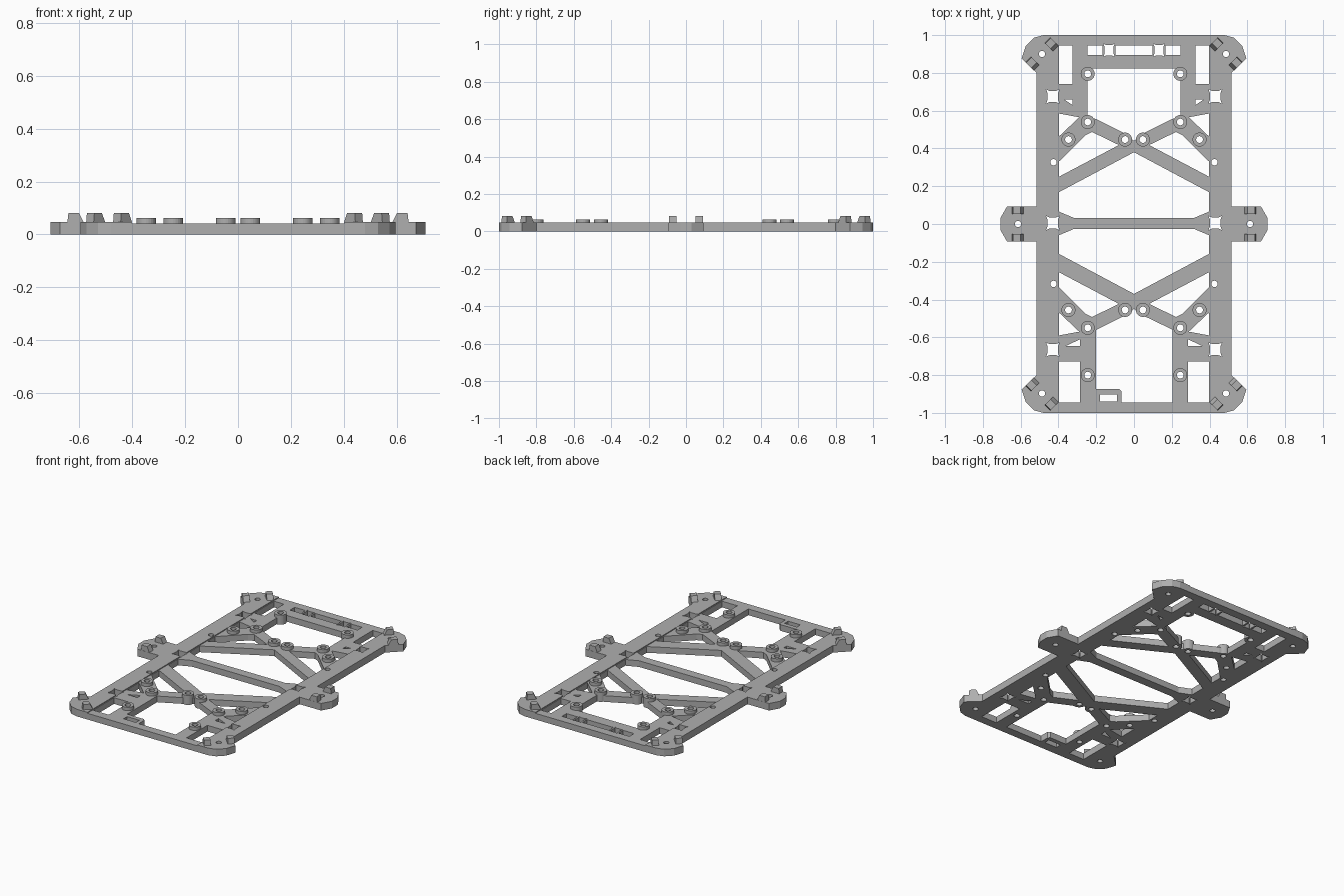
import bpy, bmesh, math
from mathutils import Vector

if "Cube" in bpy.data.objects:
    bpy.data.objects.remove(bpy.data.objects["Cube"])

H, WEB, BOSS, TAB = 0.047, 0.041, 0.063, 0.082   # rail, web, boss and tab heights

grey = bpy.data.materials.new("mid grey")
grey.diffuse_color = (0.43, 0.43, 0.43, 1)
grey.use_nodes = True
grey.node_tree.nodes["Principled BSDF"].inputs["Base Color"].default_value = grey.diffuse_color


def finish(name, bm):
    bmesh.ops.recalc_face_normals(bm, faces=bm.faces[:])
    me = bpy.data.meshes.new(name)
    bm.to_mesh(me)
    bm.free()
    me.materials.append(grey)
    ob = bpy.data.objects.new(name, me)
    bpy.context.collection.objects.link(ob)
    return ob


def sheet(name, loops, z0, z1):
    """Extrude an outline with holes, given as closed loops of 2D points."""
    bm = bmesh.new()
    edges = []
    for loop in loops:
        vs = [bm.verts.new((x, y, z0)) for x, y in loop]
        edges += [bm.edges.new((vs[i - 1], vs[i])) for i in range(len(vs))]
    bmesh.ops.triangle_fill(bm, edges=edges, use_beauty=True, normal=(0, 0, 1))
    ext = bmesh.ops.extrude_face_region(bm, geom=bm.faces[:])
    bmesh.ops.translate(bm, vec=(0, 0, z1 - z0),
                        verts=[g for g in ext["geom"] if isinstance(g, bmesh.types.BMVert)])
    return finish(name, bm)


def prisms(name, loops, z0, z1):
    """Several separate solid prisms in one mesh."""
    bm = bmesh.new()
    for loop in loops:
        lo = [bm.verts.new((x, y, z0)) for x, y in loop]
        hi = [bm.verts.new((x, y, z1)) for x, y in loop]
        bm.faces.new(lo[::-1])
        bm.faces.new(hi)
        for i in range(len(lo)):
            bm.faces.new((lo[i - 1], lo[i], hi[i], hi[i - 1]))
    return finish(name, bm)


def combine(target, tool, op):
    m = target.modifiers.new("bool", "BOOLEAN")
    m.operation, m.object, m.solver = op, tool, "EXACT"
    bpy.context.view_layer.objects.active = target
    bpy.ops.object.modifier_apply(modifier=m.name)
    bpy.data.objects.remove(tool)


def flip(p, sx=-1, sy=1, dy=0):
    return [(sx * x, sy * y + dy) for x, y in p]


def both(p):
    return [p, flip(p)]


def rect(x0, x1, y0, y1):
    return [(x0, y0), (x1, y0), (x1, y1), (x0, y1)]


def circle(x, y, r, n=24):
    return [(x + r * math.cos(2 * math.pi * i / n), y + r * math.sin(2 * math.pi * i / n))
            for i in range(n)]


def star(x, y, a, b):
    """Rectangular slot with relieved corners."""
    k, s = 0.78, 0.5
    return [(x - a, y - b), (x - a * s, y - b * k), (x + a * s, y - b * k), (x + a, y - b),
            (x + a * k, y - b * s), (x + a * k, y + b * s), (x + a, y + b),
            (x + a * s, y + b * k), (x - a * s, y + b * k), (x - a, y + b),
            (x - a * k, y + b * s), (x - a * k, y - b * s)]


# Outer outline with corner ears and side ears
quarter = [(0.708, 0.03), (0.672, 0.093), (0.515, 0.093), (0.515, 0.80), (0.595, 0.877),
           (0.573, 0.943), (0.530, 0.986), (0.48, 1.0)]
right = flip(quarter, 1, -1)[::-1] + quarter
outline = right + flip(right)[::-1]

# Openings between the braces
loops = [outline]
brace_gap = [(-0.398, 0.33), (-0.256, 0.47), (-0.222, 0.487), (-0.08, 0.418), (-0.398, 0.25)]
side_gap = [(-0.398, 0.585), (-0.29, 0.565), (-0.385, 0.475), (-0.398, 0.463)]
for gap in (brace_gap, side_gap):
    loops += both(gap) + both(flip(gap, 1, -1, -0.005))
top = [(-0.247, 0.822), (-0.247, 0.57), (-0.2, 0.555), (-0.045, 0.478)]
loops.append(top + [(0, 0.44)] + flip(top)[::-1])
mid = [(0, 0.38), (-0.398, 0.168), (-0.398, 0.066), (-0.32, 0.033)]
loops.append(mid + flip(mid[1:])[::-1])
low = [(0, -0.37), (-0.398, -0.158), (-0.398, -0.06), (-0.32, -0.027)]
loops.append(low + flip(low[1:])[::-1])
loops.append([(-0.2, -0.56), (-0.045, -0.483), (0, -0.45), (0.045, -0.483), (0.205, -0.56),
              (0.205, -0.944), (-0.066, -0.944), (-0.066, -0.885), (-0.078, -0.873),
              (-0.2, -0.873)])
loops.append(rect(-0.18, -0.09, -0.939, -0.902))
loops += both(rect(-0.398, -0.325, 0.74, 0.944))
loops += both(rect(-0.398, -0.285, -0.944, -0.727))
loops += both([(-0.37, 0.66), (-0.325, 0.66), (-0.325, 0.63)])
loops += both([(-0.36, -0.645), (-0.285, -0.61), (-0.285, -0.645)])
# Slots and windows
loops += both(rect(-0.247, -0.167, 0.896, 0.944)) + [rect(-0.097, 0.097, 0.896, 0.944)]
loops += both(star(-0.132, 0.92, 0.03, 0.035))
for y in (0.675, 0.005, -0.665):
    loops += both(star(-0.43, y, 0.036, 0.038))
# Screw holes in rails, corners and side ears
for x, y in ((-0.426, 0.327), (-0.426, -0.317), (-0.487, 0.9), (-0.487, -0.897), (-0.614, 0)):
    loops += both(circle(x, y, 0.017, 16))
frame = sheet("frame_plate", loops, 0, H)

# Web between the rails sits slightly lower
combine(frame, prisms("web_recess", [rect(-0.402, 0.402, -1.1, 1.1)], WEB, 0.2), "DIFFERENCE")

# Standoff bosses and their bores
spots = [(0.245, 0.795), (0.245, 0.54), (0.347, 0.447), (0.047, 0.447),
         (0.245, -0.80), (0.245, -0.55), (0.347, -0.455), (0.047, -0.455)]
spots += flip(spots)
combine(frame, prisms("bosses", [circle(x, y, 0.037) for x, y in spots], 0, BOSS), "UNION")
combine(frame, prisms("bores", [circle(x, y, 0.018) for x, y in spots], -0.1, 0.2), "DIFFERENCE")


# Locating tabs: a pair on each ear, sloped on the inner side
def tab(name, cx, cy, ang, v0, v1):
    u = Vector((math.cos(ang), math.sin(ang), 0))
    v = Vector((-u.y, u.x, 0))
    prof = [(-0.031, H - 0.002), (0.031, H - 0.002), (0.027, TAB), (-0.013, TAB)]
    bm = bmesh.new()
    ends = [[bm.verts.new(Vector((cx, cy, z)) + u * a + v * w) for a, z in prof] for w in (v0, v1)]
    for e in ends:
        bm.faces.new(e)
    for i in range(4):
        bm.faces.new((ends[0][i - 1], ends[0][i], ends[1][i], ends[1][i - 1]))
    finish(name, bm)


ears = [("back_right", 0.487, 0.9, 45), ("back_left", -0.487, 0.9, 135),
        ("front_left", -0.487, -0.9, 225), ("front_right", 0.487, -0.9, 315),
        ("side_right", 0.614, 0, 0), ("side_left", -0.614, 0, 180)]
for n, x, y, a in ears:
    tab(n + "_tab_a", x, y, math.radians(a), 0.052, 0.092)
    tab(n + "_tab_b", x, y, math.radians(a), -0.092, -0.052)
